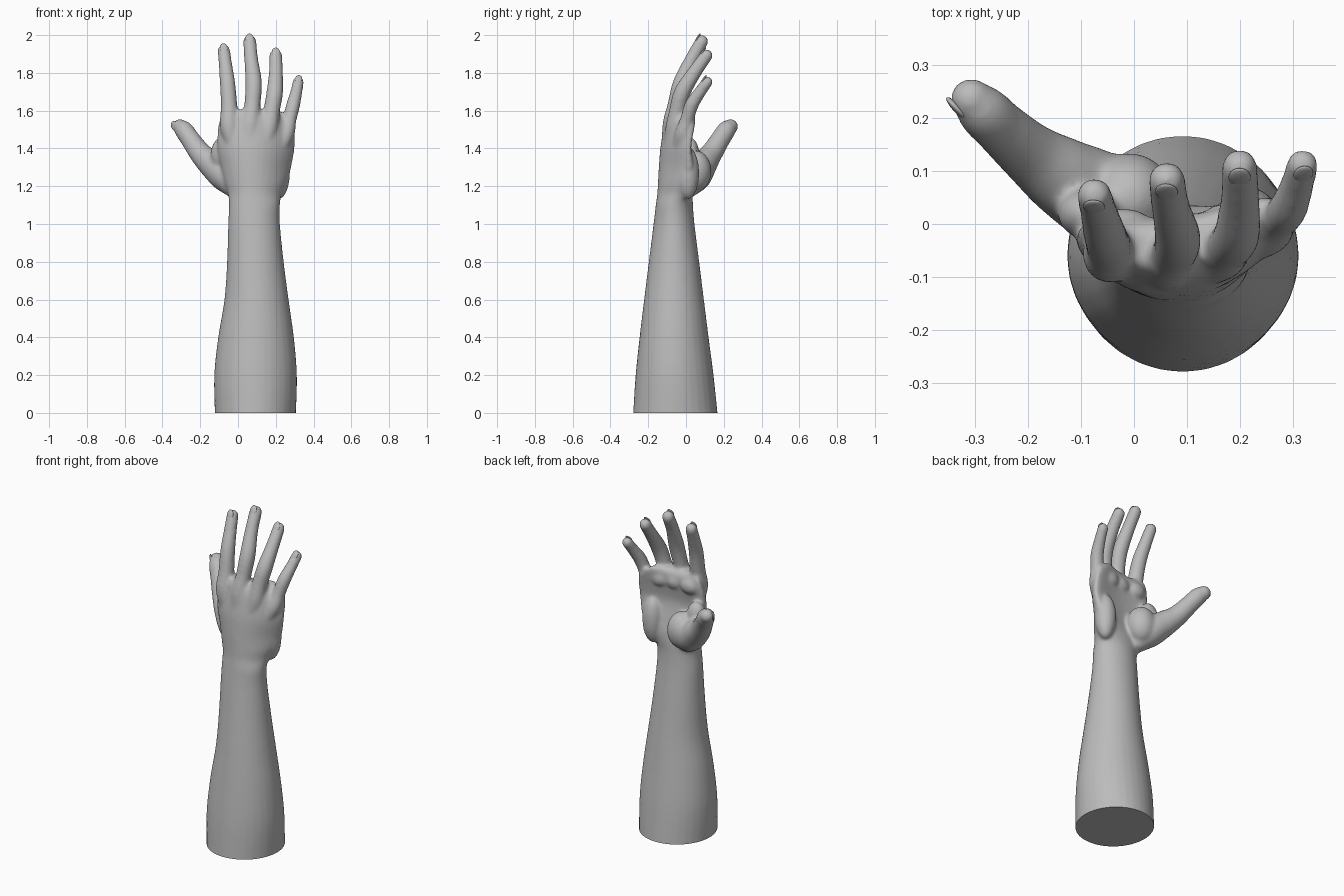
import bpy, bmesh, math
from mathutils import Vector, Matrix

if "Cube" in bpy.data.objects:
    bpy.data.objects.remove(bpy.data.objects["Cube"])

skin = bpy.data.materials.new("grey_skin")
skin.diffuse_color = (0.5, 0.5, 0.5, 1)
skin.use_nodes = True
skin.node_tree.nodes["Principled BSDF"].inputs["Base Color"].default_value = skin.diffuse_color
SIDES = 32
bm = bmesh.new()


def spline(points, steps=6):
    """Catmull-Rom interpolation of tuples of any length."""
    p = [Vector(q) for q in points]
    p = [p[0] * 2 - p[1]] + p + [p[-1] * 2 - p[-2]]
    out = []
    for i in range(1, len(p) - 2):
        a, b, c, d = p[i - 1:i + 3]
        for k in range(steps):
            t = k / steps
            out.append(0.5 * (2 * b + (c - a) * t + (2 * a - 5 * b + 4 * c - d) * t * t
                              + (3 * b - a - 3 * c + d) * t ** 3))
    return out + [p[-2]]


def loft(rings):
    """Closed shell through rings of points."""
    vs = [[bm.verts.new(co) for co in ring] for ring in rings]
    for lo, hi in zip(vs, vs[1:]):
        for i in range(SIDES):
            j = (i + 1) % SIDES
            bm.faces.new((lo[i], lo[j], hi[j], hi[i]))
    bm.faces.new(vs[0][::-1])
    bm.faces.new(vs[-1])


def ball(center, size):
    bmesh.ops.create_uvsphere(bm, u_segments=24, v_segments=16, radius=1,
                              matrix=Matrix.LocRotScale(Vector(center), None, Vector(size)))


def digit(points):
    """Round tube through (x, y, z, radius) with a ball at the tip."""
    path = spline(points)
    rings = []
    for i, q in enumerate(path):
        c = Vector(q[:3])
        d = (Vector(path[min(i + 1, len(path) - 1)][:3]) - Vector(path[max(i - 1, 0)][:3])).normalized()
        u = d.cross(Vector((0, 1, 0))).normalized()
        v = d.cross(u)
        rings.append([c + q[3] * (math.cos(a) * u + math.sin(a) * v)
                      for a in (math.tau * k / SIDES for k in range(SIDES))])
    loft(rings)
    ball(path[-1][:3], [path[-1][3]] * 3)


# Forearm and palm: z, left, right, back of hand, palm side, arch
sections = []
for half in (
    [(-.06, -.122, .305, -.285, .172), (0, -.123, .307, -.28, .167), (.2, -.126, .312, -.267, .146),
     (.4, -.105, .296, -.246, .12), (.6, -.072, .268, -.222, .095), (.8, -.058, .242, -.197, .07),
     (1.0, -.052, .222, -.172, .045), (1.1, -.048, .222, -.16, .037), (1.16, -.053, .232, -.152, .035)],
    [(1.22, -.07, .258, -.148, .03), (1.3, -.09, .282, -.143, .012), (1.4, -.108, .3, -.135, -.005),
     (1.48, -.11, .303, -.122, .005), (1.54, -.1, .29, -.11, .015), (1.58, -.088, .25, -.098, .01),
     (1.605, -.07, .215, -.08, -.01)],
):
    for s in half:
        z = s[0]
        arch = 0 if z < 1.1 else min(.06, (z - 1.1) * .3)
        sections.append(s + (arch,))
rings = []
for z, xl, xr, yb, yf, arch in spline(sections, 4):
    ring = []
    for k in range(SIDES):
        a = math.tau * k / SIDES
        u, v = math.cos(a), math.sin(a)
        ring.append(((xl + xr) / 2 + u * (xr - xl) / 2,
                     (yb + yf) / 2 + v * (yf - yb) / 2 + arch * (u * u + .4 * u), z))
    rings.append(ring)
loft(rings)

# Fingers, from inside the palm through the knuckles to the tip
fingers = {
    "index": [(-.02, -.07, 1.38, .03), (-.045, -.062, 1.51, .05), (-.047, -.045, 1.62, .044),
              (-.055, -.02, 1.74, .041), (-.066, .02, 1.84, .036), (-.075, .055, 1.918, .033)],
    "middle": [(.06, -.1, 1.38, .03), (.065, -.075, 1.52, .05), (.076, -.055, 1.63, .043),
               (.083, -.026, 1.745, .044), (.07, .03, 1.87, .037), (.062, .083, 1.966, .035)],
    "ring": [(.13, -.09, 1.38, .03), (.16, -.06, 1.5, .05), (.178, -.045, 1.6, .044),
             (.195, -.018, 1.7, .044), (.201, .05, 1.81, .037), (.2, .108, 1.892, .034)],
    "little": [(.2, -.05, 1.36, .03), (.25, -.015, 1.47, .046), (.272, .005, 1.55, .037),
               (.292, .03, 1.63, .037), (.309, .075, 1.7, .032), (.319, .112, 1.752, .03)],
}
thumb = [(.0, -.01, 1.17, .05), (-.06, .045, 1.25, .085), (-.135, .09, 1.315, .075), (-.195, .132, 1.37, .06),
         (-.25, .18, 1.445, .052), (-.285, .213, 1.495, .05), (-.308, .236, 1.516, .04)]
for pts in fingers.values():
    digit(pts)
digit(thumb)

# Palm pads and the web of the thumb
ball((-.01, .05, 1.28), (.085, .085, .11))
ball((.215, .01, 1.27), (.06, .06, .14))
ball((-.085, .02, 1.37), (.06, .05, .09))
for x, y in ((-.02, -.01), (.09, -.015), (.18, 0)):
    ball((x, y, 1.53), (.06, .04, .05))

# Fuse everything into one smooth skin
bmesh.ops.recalc_face_normals(bm, faces=bm.faces)
me = bpy.data.meshes.new("arm_and_hand")
bm.to_mesh(me)
bm.free()
arm = bpy.data.objects.new("arm_and_hand", me)
bpy.context.collection.objects.link(arm)
rm = arm.modifiers.new("fuse", 'REMESH')
rm.mode = 'VOXEL'
rm.voxel_size = .008
sm = arm.modifiers.new("soften", 'SMOOTH')
sm.factor, sm.iterations = .5, 14
bpy.context.view_layer.objects.active = arm
arm.select_set(True)
bpy.ops.object.convert(target='MESH')

# Flat cut at the elbow end
bm = bmesh.new()
bm.from_mesh(arm.data)
bmesh.ops.bisect_plane(bm, geom=bm.verts[:] + bm.edges[:] + bm.faces[:], plane_co=(0, 0, 0),
                       plane_no=(0, 0, 1), clear_inner=True)
bmesh.ops.holes_fill(bm, edges=[e for e in bm.edges if e.is_boundary], sides=0)
bmesh.ops.recalc_face_normals(bm, faces=bm.faces)
bm.to_mesh(arm.data)
bm.free()
arm.data.materials.clear()
arm.data.materials.append(skin)
bpy.ops.object.shade_smooth_by_angle(angle=math.radians(50))


def nail(name, pts, facing):
    """Flattened oval plate on the back of a fingertip."""
    tip, prev = Vector(pts[-1][:3]), Vector(pts[-2][:3])
    r = pts[-1][3]
    d = (tip - prev).normalized()
    n = Vector(facing)
    n = (n - d * n.dot(d)).normalized()
    side = d.cross(n)
    rot = Matrix((side, d, n)).transposed().to_4x4()
    b = bmesh.new()
    bmesh.ops.create_uvsphere(b, u_segments=20, v_segments=12, radius=1,
                              matrix=Matrix.Translation(tip + d * r * .1 + n * r * .78) @ rot
                              @ Matrix.Diagonal((r * .62, r * .85, r * .2, 1)))
    m = bpy.data.meshes.new(name)
    b.to_mesh(m)
    b.free()
    m.materials.append(skin)
    m.shade_smooth()
    bpy.context.collection.objects.link(bpy.data.objects.new(name, m))


for key, pts in fingers.items():
    nail(key + "_nail", pts, (0, -1, .3))
nail("thumb_nail", thumb, (-.7, -.6, 0))
